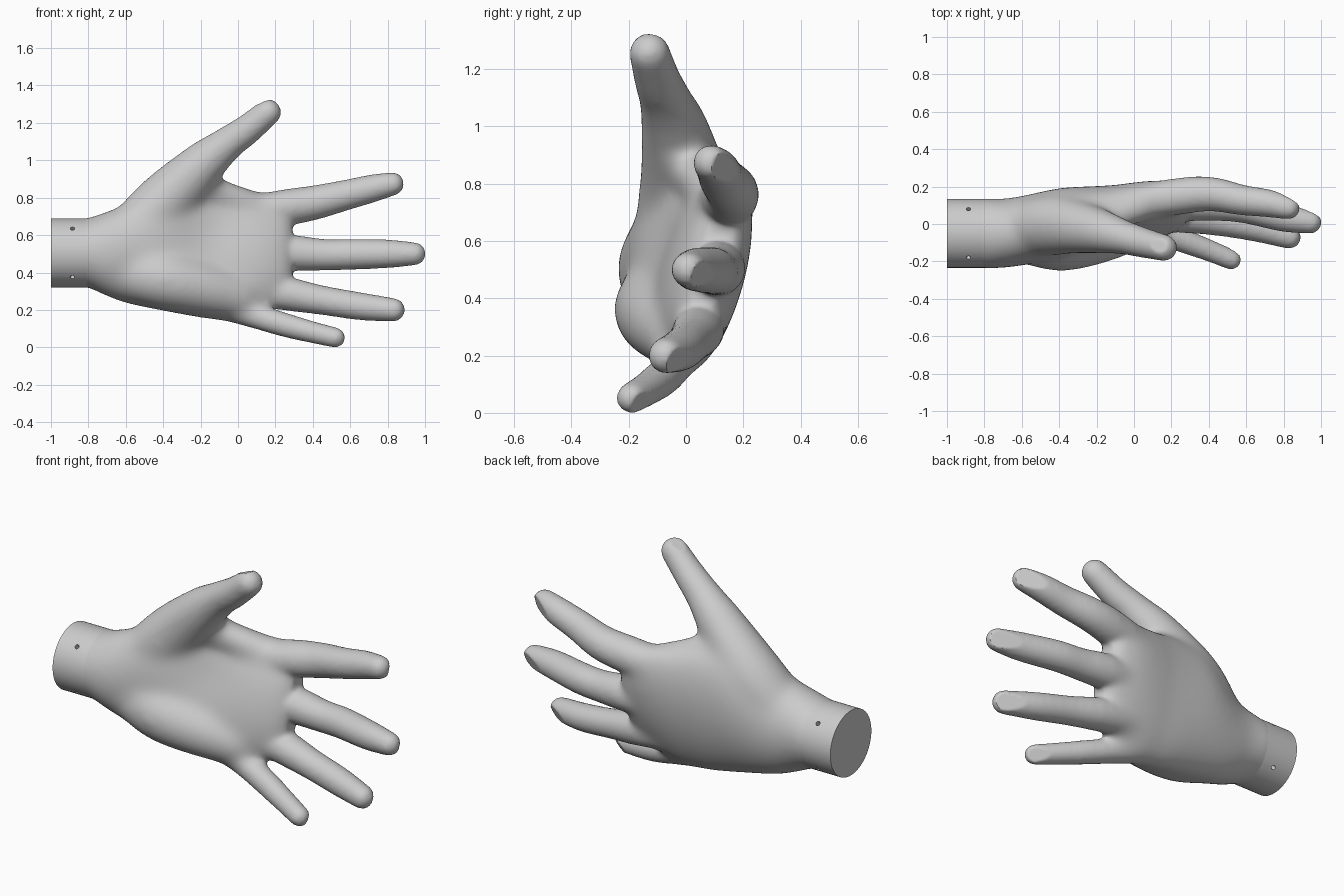
import bpy, bmesh, math
from mathutils import Vector, Matrix

old = bpy.data.objects.get("Cube")
if old:
    bpy.data.objects.remove(old, do_unlink=True)

grey = bpy.data.materials.new("plain_grey")
grey.use_nodes = True
colour = (0.6, 0.6, 0.6, 1)
grey.diffuse_color = colour
grey.node_tree.nodes["Principled BSDF"].inputs["Base Color"].default_value = colour
SIDES = 32


def make_object(name, bm):
    bmesh.ops.recalc_face_normals(bm, faces=bm.faces)
    mesh = bpy.data.meshes.new(name)
    bm.to_mesh(mesh)
    bm.free()
    mesh.materials.append(grey)
    obj = bpy.data.objects.new(name, mesh)
    bpy.context.collection.objects.link(obj)
    return obj


def bake(obj):
    """Replace the mesh by its modified result."""
    graph = bpy.context.evaluated_depsgraph_get()
    mesh = bpy.data.meshes.new_from_object(obj.evaluated_get(graph))
    obj.modifiers.clear()
    obj.data = mesh


def soften(obj, iterations, group=""):
    mod = obj.modifiers.new("soften", "SMOOTH")
    mod.factor = .5
    mod.iterations = iterations
    mod.vertex_group = group


def shade(obj, degrees):
    bpy.ops.object.select_all(action="DESELECT")
    obj.select_set(True)
    bpy.context.view_layer.objects.active = obj
    bpy.ops.object.shade_smooth_by_angle(angle=math.radians(degrees))


def spline(points, steps=8):
    """Smooth curve through tuples of any length."""
    pts = [Vector(p) for p in points]
    pts = [pts[0] * 2 - pts[1]] + pts + [pts[-1] * 2 - pts[-2]]
    out = []
    for a, b, c, d in zip(pts, pts[1:], pts[2:], pts[3:]):
        for i in range(steps):
            t = i / steps
            out.append(b + (c - a) * (t / 2) + (a * 2 - b * 5 + c * 4 - d) * (t * t / 2)
                       + (b * 3 - a - c * 3 + d) * (t ** 3 / 2))
    return out + [pts[-2]]


def skin(bm, rings):
    loops = [[bm.verts.new(p) for p in ring] for ring in rings]
    for a, b in zip(loops, loops[1:]):
        for i in range(SIDES):
            j = (i + 1) % SIDES
            bm.faces.new((a[i], a[j], b[j], b[i]))
    bm.faces.new(loops[0])
    bm.faces.new(loops[-1][::-1])


def tube(bm, points):
    """Tapered limb through (x, y, z, radius) with rounded ends."""
    data = [(p.xyz, p.w) for p in spline(points)]
    rings = []

    def ring(centre, radius, d):
        u = d.cross(Vector((0, 1, 0))).normalized()
        v = d.cross(u)
        rings.append([centre + (u * math.cos(k * math.tau / SIDES)
                                + v * math.sin(k * math.tau / SIDES)) * radius for k in range(SIDES)])

    start = (data[1][0] - data[0][0]).normalized()
    end = (data[-1][0] - data[-2][0]).normalized()
    angles = [math.radians(a) for a in (85, 65, 45, 25)]
    for a in angles:
        ring(data[0][0] - start * data[0][1] * math.sin(a), data[0][1] * math.cos(a), start)
    for i, (c, r) in enumerate(data):
        ring(c, r, (data[min(i + 1, len(data) - 1)][0] - data[max(i - 1, 0)][0]).normalized())
    for a in reversed(angles):
        ring(data[-1][0] + end * data[-1][1] * math.sin(a), data[-1][1] * math.cos(a), end)
    skin(bm, rings)
    return data[-1][0], data[-1][1], end


# Palm: tilted oval sections (x, y, z, half width, half thickness, tilt)
palm = [(-.86, -.05, .505, .178, .178, 0), (-.79, -.05, .505, .19, .186, 0),
        (-.7, -.05, .5, .228, .186, 0), (-.6, -.036, .503, .27, .187, 0),
        (-.4, .003, .55, .36, .188, .08), (-.2, .033, .525, .375, .165, .13),
        (-.1, .045, .505, .37, .153, .18), (0, .058, .49, .365, .147, .23),
        (.13, .078, .505, .335, .132, .27), (.24, .092, .52, .28, .1, .27),
        (.29, .095, .52, .2, .06, .27)]
bm = bmesh.new()
rings = []
for x, y, z, a, b, tilt in spline(palm, 5):
    s, c = math.sin(tilt), math.cos(tilt)
    ring = []
    for k in range(SIDES):
        t = k * math.tau / SIDES
        p, q = a * math.cos(t), b * math.sin(t)
        ring.append(Vector((x, y + p * s + q * c, z + p * c - q * s)))
    rings.append(ring)
skin(bm, rings)

# Fleshy heel of the palm, thumb web, and thumb
tube(bm, [(-.6, -.06, .4, .145), (-.4, -.094, .365, .16), (-.2, -.07, .32, .148), (0, -.02, .27, .125)])
tube(bm, [(-.35, -.005, .85, .13), (-.24, .0, .87, .11), (-.13, .035, .825, .09), (.08, .115, .748, .09)])
thumb = tube(bm, [(-.6, -.03, .56, .155), (-.4, -.007, .765, .163), (-.2, -.035, .965, .125),
                  (-.06, -.07, 1.085, .092), (.05, -.1, 1.165, .08), (.16, -.127, 1.256, .071)])

# Four fingers
fingers = [
    [(-.05, .1, .69, .1), (.2, .143, .738, .1), (.4, .16, .772, .092), (.58, .128, .815, .081),
     (.72, .11, .85, .074), (.825, .087, .874, .063)],
    [(-.05, .08, .5, .1), (.25, .11, .505, .098), (.46, .1, .495, .084), (.6, .085, .497, .082),
     (.8, .035, .5, .076), (.942, .01, .5, .062)],
    [(-.05, .04, .32, .095), (.22, .045, .292, .092), (.45, .015, .252, .078), (.65, -.02, .22, .074), (.83, -.07, .2, .063)],
    [(-.05, -.01, .215, .08), (.18, -.065, .14, .07), (.35, -.122, .093, .06), (.52, -.19, .052, .054)],
]
tips = [(tube(bm, f), Vector((0, .93, -.35)), .6) for f in fingers]
tips.append((thumb, Vector((-.5, .2, .8)), .8))

# Fuse the flesh into one soft skin
hand = make_object("hand", bm)
remesh = hand.modifiers.new("fuse", "REMESH")
remesh.mode = "VOXEL"
remesh.voxel_size = .012
soften(hand, 10)
bake(hand)

# Blend the palm more strongly than the fingers
region = hand.vertex_groups.new(name="palm")
for v in hand.data.vertices:
    x, y, z = v.co
    fades = ((x + .8) / .15, (.3 - x) / .2, (1.08 - z) / .2)
    region.add([v.index], min(1, max(0, min(fades))), "REPLACE")
soften(hand, 90, "palm")
bake(hand)

# Hollow of the palm
normals = [v.normal.copy() for v in hand.data.vertices]
for v, n in zip(hand.data.vertices, normals):
    if n.y < 0:
        far = ((v.co.x + .16) / .18) ** 2 + ((v.co.z - .64) / .17) ** 2
        v.co.y += .03 * -n.y * math.exp(-far)

# Flattened nails
for (centre, r, d), up, height in tips:
    up = ((up - d * up.dot(d)).normalized() + d * .3).normalized()
    for v in hand.data.vertices:
        rel = v.co - centre
        if rel.length < r * 2.2:
            over = rel.dot(up) - height * r
            if over > 0:
                v.co -= up * over
shade(hand, 40)

# Wrist stub with four small peg holes
bm = bmesh.new()
turn = Matrix.Rotation(math.pi / 2, 4, "Y")
bmesh.ops.create_cone(bm, cap_ends=True, segments=64, radius1=.184, radius2=.184, depth=.22,
                      matrix=Matrix.Translation((-.89, -.05, .505)) @ turn)
wrist = make_object("wrist", bm)
bm = bmesh.new()
for k in range(4):
    spin = Matrix.Rotation(math.pi / 4 + k * math.pi / 2, 4, "X")
    bmesh.ops.create_cone(bm, cap_ends=True, segments=16, radius1=.012, radius2=.012, depth=.1,
                          matrix=Matrix.Translation((-.885, -.05, .505)) @ spin @ Matrix.Translation((0, 0, .18)))
cutter = make_object("peg_hole_cutter", bm)
cutter.hide_render = True
cut = wrist.modifiers.new("holes", "BOOLEAN")
cut.operation = "DIFFERENCE"
cut.object = cutter
bake(wrist)
bpy.data.objects.remove(cutter, do_unlink=True)
shade(wrist, 30)
